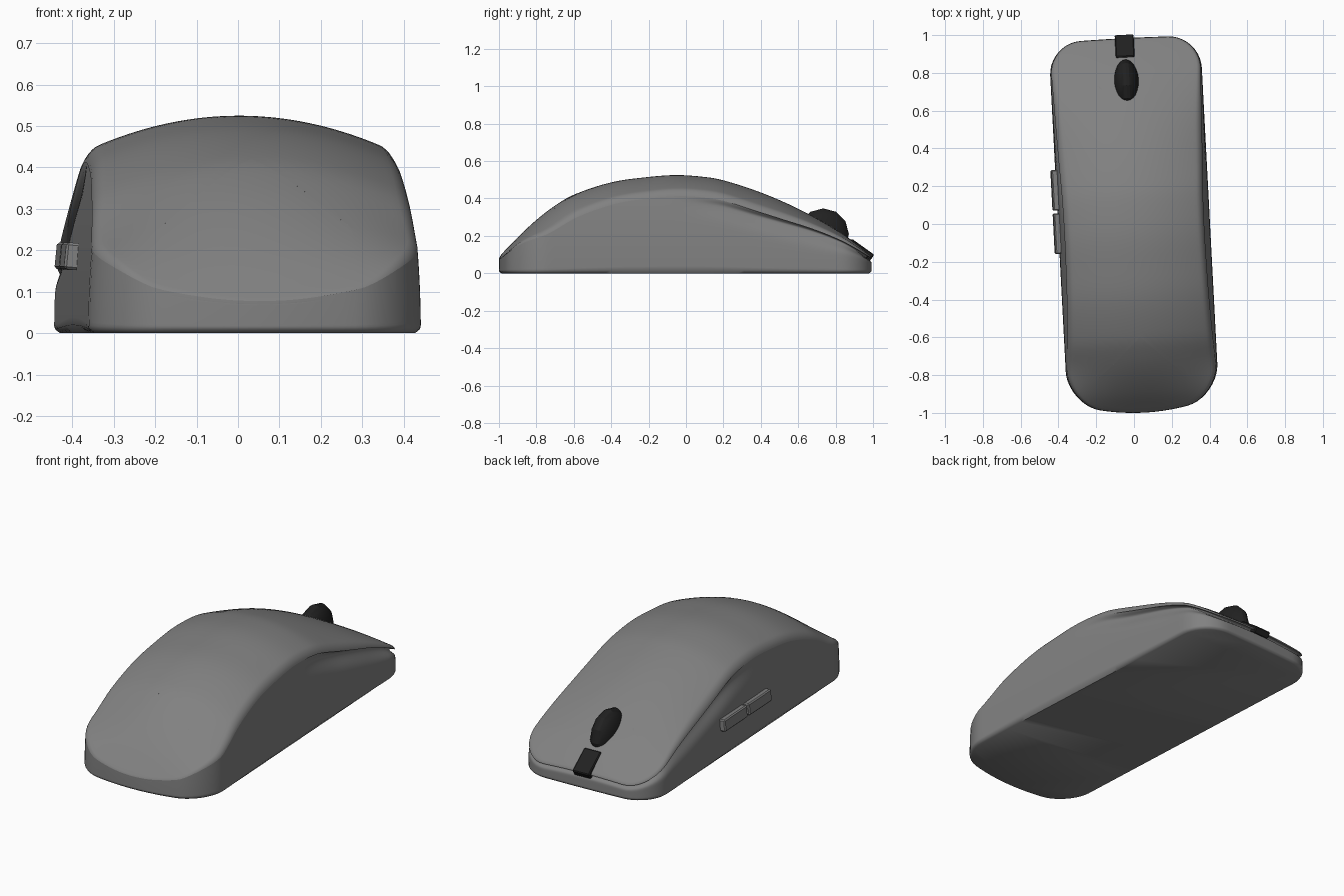
import bpy, bmesh, math
from mathutils import Matrix, Vector

if "Cube" in bpy.data.objects:
    bpy.data.objects.remove(bpy.data.objects["Cube"])

TURN = Matrix.Rotation(math.radians(3.0), 4, 'Z')
HALF_W, REAR, FRONT, CORNER = 0.402, -1.0, 0.985, 0.17


def material(name, value):
    m = bpy.data.materials.new(name)
    m.use_nodes = True
    m.diffuse_color = (value, value, value, 1)
    m.node_tree.nodes["Principled BSDF"].inputs["Base Color"].default_value = (value, value, value, 1)
    return m


grey = material("shell grey", 0.22)
black = material("rubber black", 0.015)


def finish(bm, name, mat, angle=None):
    bmesh.ops.recalc_face_normals(bm, faces=bm.faces)
    bm.transform(TURN)
    mesh = bpy.data.meshes.new(name)
    bm.to_mesh(mesh)
    bm.free()
    mesh.materials.append(mat)
    ob = bpy.data.objects.new(name, mesh)
    bpy.context.collection.objects.link(ob)
    if angle:
        bpy.ops.object.select_all(action='DESELECT')
        ob.select_set(True)
        bpy.context.view_layer.objects.active = ob
        bpy.ops.object.shade_smooth_by_angle(angle=math.radians(angle))
    return ob


def smooth(a, b, v):
    t = min(1, max(0, (v - a) / (b - a)))
    return t * t * (3 - 2 * t)


# Height of the shell along its centre line
SPINE = [(-1.0, .075), (-.9, .19), (-.8, .285), (-.7, .362), (-.6, .42), (-.4, .486),
         (-.2, .515), (-.05, .525), (.1, .515), (.2, .497), (.4, .432), (.6, .345),
         (.8, .235), (.9, .165), (1.0, .085)]


def spine(y):
    y = min(1, max(-1, y))
    k = max(i for i in range(len(SPINE) - 1) if SPINE[i][0] <= y)
    slope = lambda i: ((SPINE[min(i + 1, len(SPINE) - 1)][1] - SPINE[max(i - 1, 0)][1])
                       / (SPINE[min(i + 1, len(SPINE) - 1)][0] - SPINE[max(i - 1, 0)][0]))
    (a, za), (b, zb) = SPINE[k], SPINE[k + 1]
    h = b - a
    t = (y - a) / h
    return (za * (1 + 2 * t) * (1 - t) ** 2 + slope(k) * h * t * (1 - t) ** 2
            + zb * t * t * (3 - 2 * t) + slope(k + 1) * h * t * t * (t - 1))


def top(x, y):
    crown = 0.62 * smooth(-1.02, -.7, y) * (1 - .7 * smooth(.3, .95, y))
    return spine(y) - crown * x * x


# Plan outline: a rounded rectangle listed as (corner sign x, sign y, angle, side fraction)
ARC, SIDE, END = 10, 44, 16
outline = []
for q, (sx, sy) in enumerate([(1, 1), (-1, 1), (-1, -1), (1, -1)]):
    outline += [(sx, sy, math.pi / 2 * (q + i / ARC), None) for i in range(ARC + 1)]
    n = SIDE if q % 2 else END
    outline += [(sx, sy, math.pi / 2 * (q + 1), i / n) for i in range(1, n)]


def plan(p, d):
    """Outline point p, moved inward by d."""
    sx, sy, a, f = p
    r = max(CORNER - d, 0)
    inset = max(CORNER, d)
    cx = HALF_W - inset
    ends = {1: FRONT - inset, -1: REAR + inset}
    x, y = sx * cx, ends[sy]
    if f is not None:
        if sx == -sy:
            y += f * (ends[-sy] - y)
        else:
            x -= sx * 2 * cx * f
    x, y = x + r * math.cos(a), y + r * math.sin(a)
    bow = 0.45 * smooth(0, -1, y) + 0.05 * smooth(0, -1, -y) * -1
    return x, y + bow * x * x


# Body shell: wall rings rise from the base, cap rings close over the top
WALL, EDGE, CAP = 34, 7, 24
bm = bmesh.new()
rings = [[] for _ in range(WALL + EDGE + CAP + 1)]
for p in outline:
    x0, y0 = plan(p, 0)
    radius = 0.035 * min(1, top(x0, y0) / 0.3)
    lean = 0.2 * max(0, top(x0, y0) - radius) ** 2
    xs, ys = plan(p, lean + radius)
    rim = top(xs, ys) - radius
    low = smooth(0.9, 0.1, y0)
    column = []
    for k in range(WALL + 1):
        t = 1 - (1 - k / WALL) ** 1.6
        z = rim * t
        # finger groove under the lip, fading out toward the middle of the sides
        u = rim - z - (0.006 + 0.035 * low)
        width = (0.012 + 0.012 * low) if u < 0 else (0.014 + 0.04 * smooth(1, .6, y0))
        groove = 0.028 * smooth(-.1, .4, y0) * math.exp(-(u / width) ** 2)
        foot = 0.014 * max(0, 1 - z / 0.016) ** 2
        x, y = plan(p, 0.2 * z * z + groove + foot)
        column.append((x, y, z))
    for k in range(1, EDGE + 1):
        a = math.pi / 2 * k / EDGE
        x, y = plan(p, lean + radius * (1 - math.cos(a)))
        column.append((x, y, rim + radius * math.sin(a) + top(x, y) - top(xs, ys)))
    start = lean + radius
    for k in range(1, CAP + 1):
        x, y = plan(p, start + (HALF_W - start) * k / CAP)
        column.append((x, y, top(x, y)))
    for ring, co in zip(rings, column):
        ring.append(bm.verts.new(co))
for lower, upper in zip(rings, rings[1:]):
    for i in range(len(outline)):
        j = (i + 1) % len(outline)
        bm.faces.new((lower[i], lower[j], upper[j], upper[i]))
bm.faces.new(rings[0])
bmesh.ops.remove_doubles(bm, verts=bm.verts, dist=0.0004)
finish(bm, "body_shell", grey, 50)

# Scroll wheel
bm = bmesh.new()
bmesh.ops.create_uvsphere(bm, u_segments=12, v_segments=14, radius=1,
                          matrix=Matrix.Translation((0, .735, .21))
                          @ Matrix.Diagonal((.07, .137, .137, 1))
                          @ Matrix.Rotation(math.pi / 2, 4, 'Y'))
finish(bm, "scroll_wheel", black, 20)


def block(name, mat, centre, size, tilt, axis, bevel):
    bm = bmesh.new()
    bmesh.ops.create_cube(bm, size=1, matrix=Matrix.Translation(centre)
                          @ Matrix.Rotation(tilt, 4, axis) @ Matrix.Diagonal((*size, 1)))
    bmesh.ops.bevel(bm, geom=bm.edges[:], offset=bevel, segments=1, affect='EDGES')
    finish(bm, name, mat)


# Sloped strip ahead of the wheel
block("front_strip", black, Vector((0, .935, .125)), (.1, .145, .04), -.62, 'X', .005)

# Pair of thumb buttons
for name, y in (("front_thumb_button", .2), ("rear_thumb_button", -.03)):
    block(name, grey, Vector((-.4, y, .185)), (.05, .215, .065), .1, 'Y', .006)
